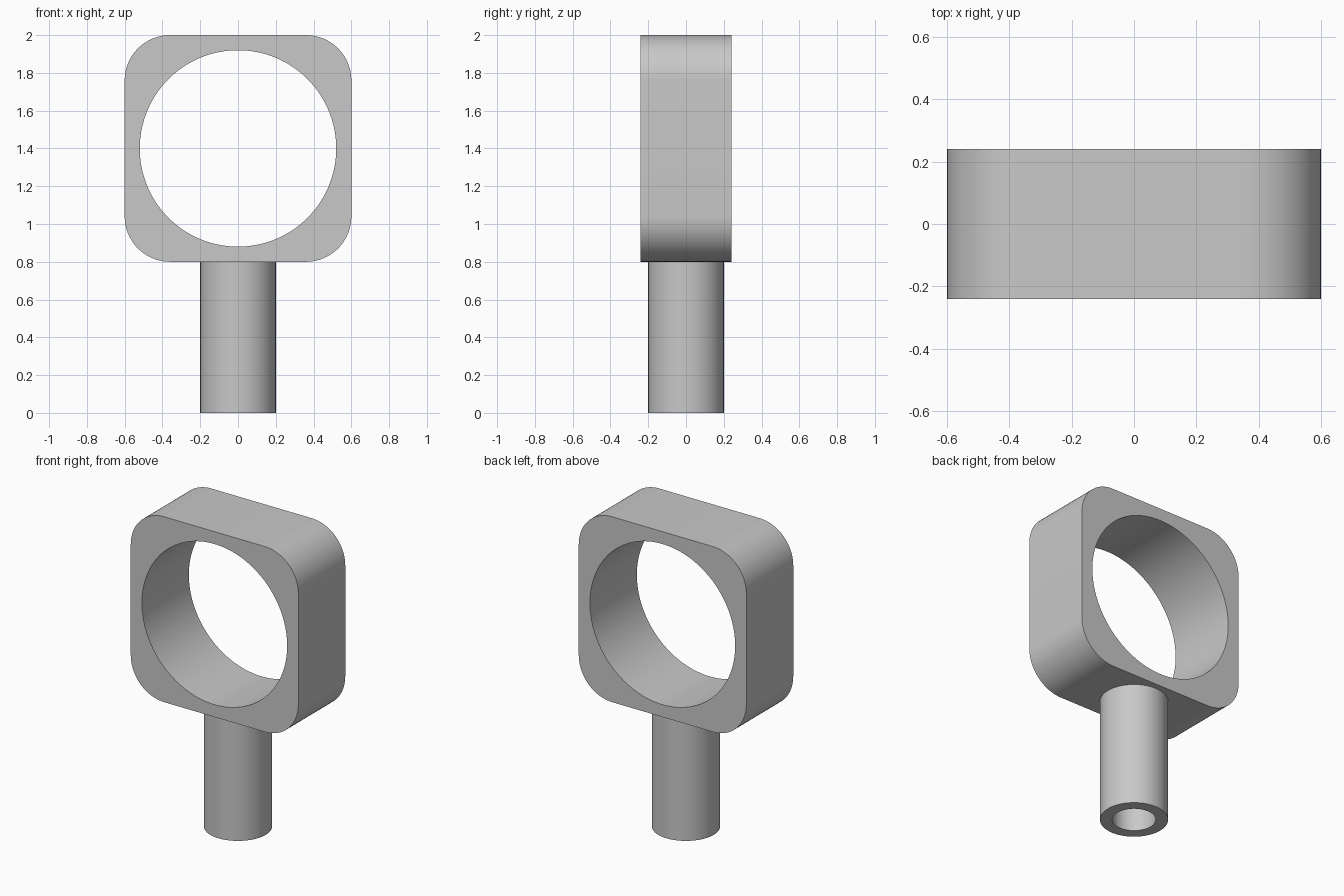
import bpy
import bmesh
from math import cos, sin, pi
from mathutils import Vector

if "Cube" in bpy.data.objects:
    bpy.data.objects.remove(bpy.data.objects["Cube"], do_unlink=True)

grey = bpy.data.materials.new("plain grey")
grey.use_nodes = True
colour = (0.58, 0.58, 0.58, 1)
grey.diffuse_color = colour
grey.node_tree.nodes["Principled BSDF"].inputs["Base Color"].default_value = colour

COUNT = 96            # points round every loop
PER = COUNT // 4      # points per quarter


def circle(radius):
    return [(radius * cos(a), radius * sin(a))
            for a in (2 * pi * (i + 0.5) / COUNT for i in range(COUNT))]


def rounded_square(half, radius):
    points = []
    for corner in range(4):
        mid = pi / 4 + corner * pi / 2
        cx = (half - radius) * (1 if cos(mid) > 0 else -1)
        cy = (half - radius) * (1 if sin(mid) > 0 else -1)
        for i in range(PER):
            a = corner * pi / 2 + i / (PER - 1) * pi / 2
            points.append((cx + radius * cos(a), cy + radius * sin(a)))
    return points


def hollow_prism(name, outer, inner, low, high, place):
    """Prism with a hole right through; place maps (u, v, w) to model space."""
    bm = bmesh.new()
    section = [(outer, low), (outer, high), (inner, high), (inner, low)]
    loops = [[bm.verts.new(place(u, v, w)) for u, v in loop] for loop, w in section]
    for k in range(4):
        a, b = loops[k], loops[(k + 1) % 4]
        for i in range(COUNT):
            j = (i + 1) % COUNT
            bm.faces.new((a[i], a[j], b[j], b[i]))
    bmesh.ops.recalc_face_normals(bm, faces=bm.faces)
    mesh = bpy.data.meshes.new(name)
    bm.to_mesh(mesh)
    bm.free()
    mesh.materials.append(grey)
    obj = bpy.data.objects.new(name, mesh)
    bpy.context.collection.objects.link(obj)
    bpy.ops.object.select_all(action="DESELECT")
    obj.select_set(True)
    bpy.context.view_layer.objects.active = obj
    bpy.ops.object.shade_smooth_by_angle(angle=pi / 6)
    return obj


# Rounded square head with a large round opening along y
hollow_prism("ring_head", rounded_square(0.6, 0.24), circle(0.52), -0.24, 0.24,
             lambda u, v, w: Vector((u, w, v + 1.4)))

# Tubular stem, its top sunk into the head's lower wall
hollow_prism("stem_tube", circle(0.2), circle(0.128), 0, 0.82,
             lambda u, v, w: Vector((u, v, w)))
